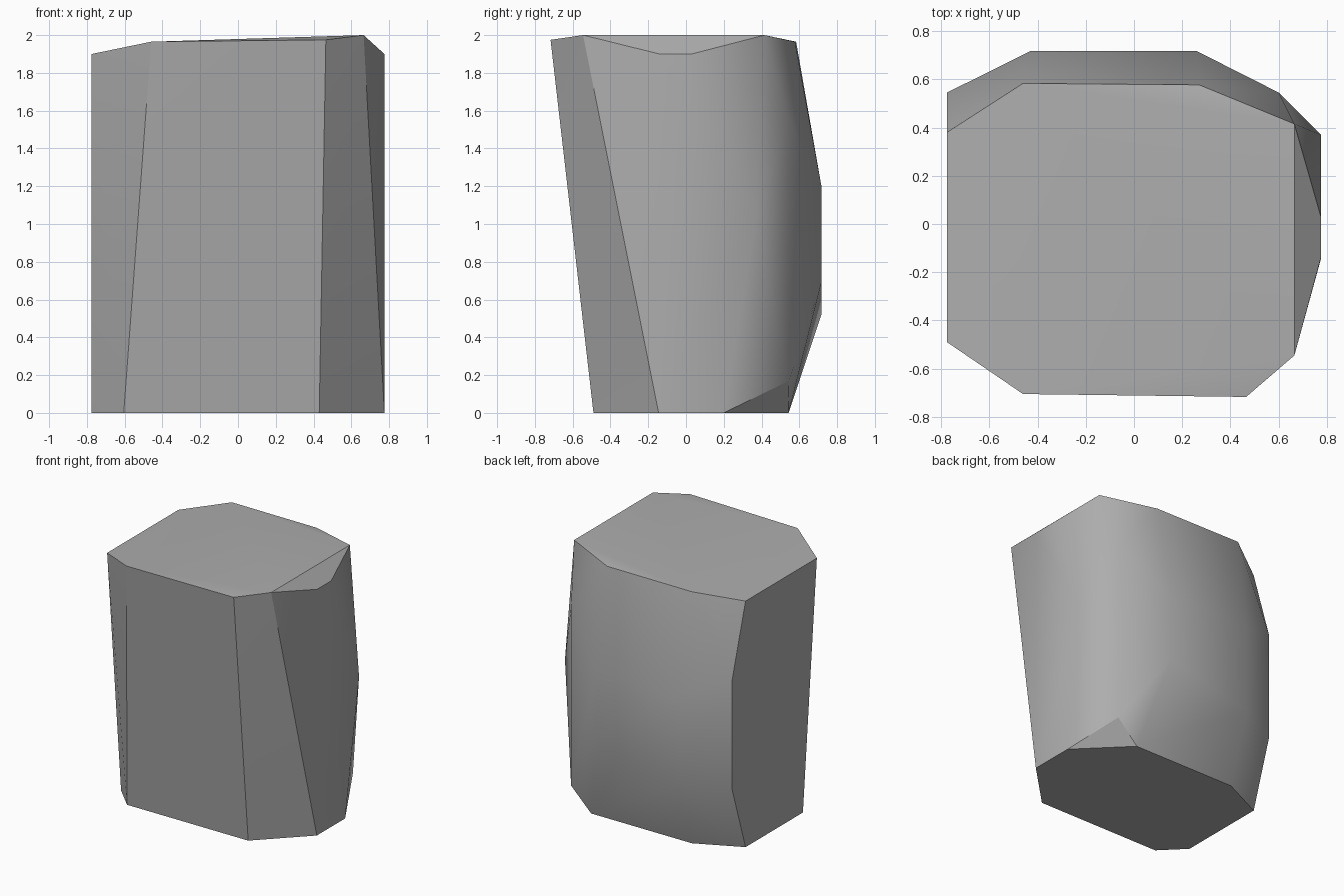
import bpy, bmesh
from math import radians

cube = bpy.data.objects.get("Cube")
if cube:
    bpy.data.objects.remove(cube)

# Corner points of the faceted block, grouped by region
top_rim = [(-.775, .38, 1.9), (-.46, .583, 1.965), (.27, .577, 1.965), (.665, .415, 2),
           (.665, -.545, 2), (.465, -.717, 1.975), (-.46, -.705, 1.965), (-.775, -.49, 1.9)]
base_rim = [(-.775, .38, 0), (-.43, .543, 0), (.43, .543, 0), (.775, .2, 0),
            (.775, -.145, 0), (.43, -.49, 0), (-.605, -.49, 0), (-.775, -.32, 0)]
side_bulge = [(.775, -.14, 1.9), (.775, .03, 1.9), (.775, .37, 1.03),
              (.6, .545, .17), (.6, .545, 1.55), (-.775, .545, 1.35), (-.775, .545, .51)]
back_bulge = [(-.43, .717, .52), (-.43, .717, 1.2), (.26, .717, .69), (.26, .717, 1.2)]

# Wrap the points in a convex shell
bm = bmesh.new()
for point in top_rim + base_rim + side_bulge + back_bulge:
    bm.verts.new(point)
bmesh.ops.convex_hull(bm, input=bm.verts[:])
bmesh.ops.delete(bm, geom=[v for v in bm.verts if not v.link_faces], context='VERTS')
bmesh.ops.dissolve_limit(bm, angle_limit=radians(.5), verts=bm.verts[:], edges=bm.edges[:])
bmesh.ops.recalc_face_normals(bm, faces=bm.faces[:])

# Soft shading on the worn back corner, crisp edges elsewhere
for face in bm.faces:
    face.smooth = True
for edge in bm.edges:
    mid = (edge.verts[0].co + edge.verts[1].co) / 2
    worn = mid.x > .5 and mid.y > .1 and .12 < mid.z < 1.9
    edge.smooth = worn or edge.calc_face_angle(0) < radians(30)

mesh = bpy.data.meshes.new("stone_block")
bm.to_mesh(mesh)
bm.free()
stone = bpy.data.objects.new("stone_block", mesh)
bpy.context.collection.objects.link(stone)

# Plain grey stone
grey = bpy.data.materials.new("stone_grey")
grey.use_nodes = True
colour = (.42, .42, .42, 1)
grey.diffuse_color = colour
grey.node_tree.nodes["Principled BSDF"].inputs["Base Color"].default_value = colour
mesh.materials.append(grey)
